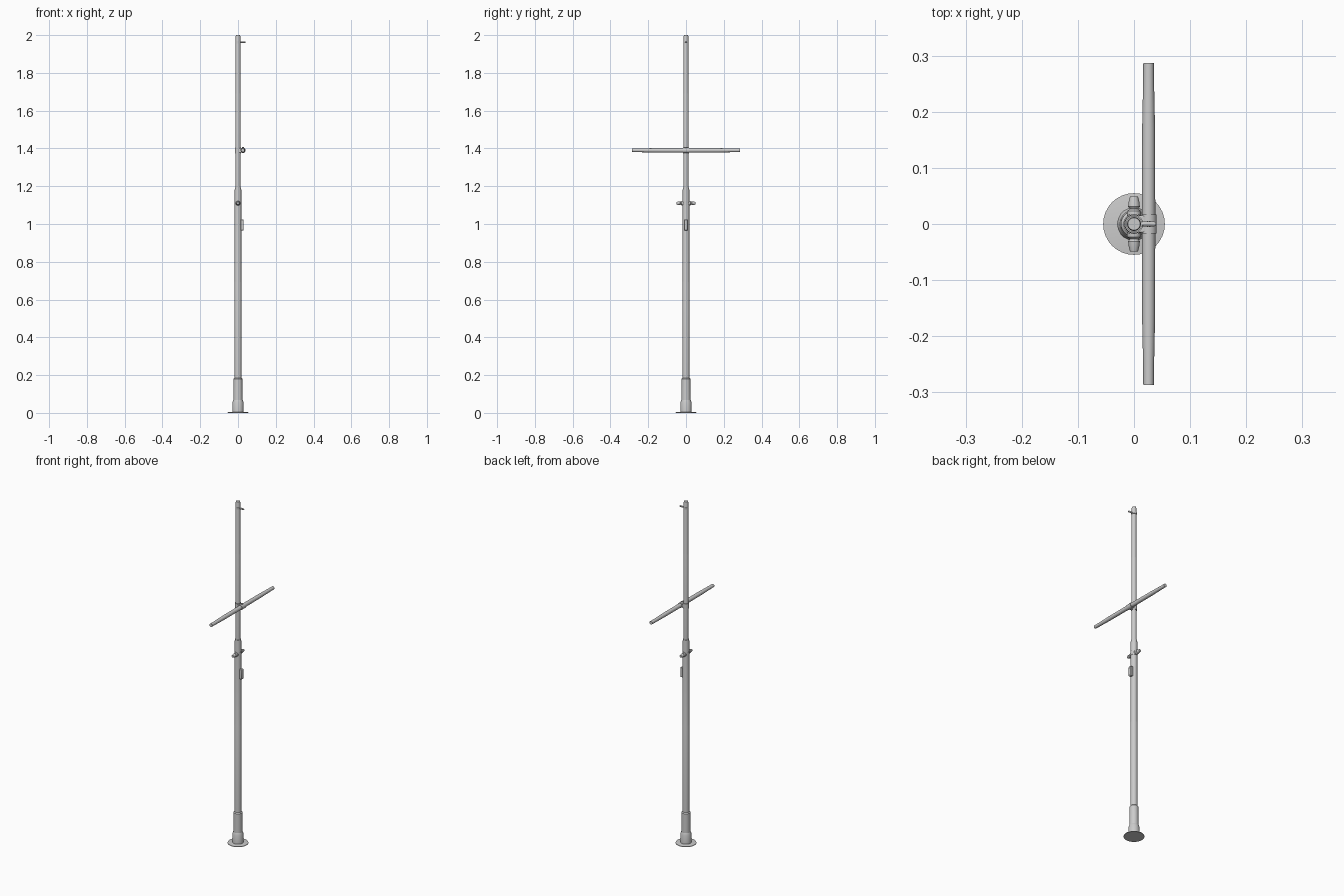
import bpy, bmesh, math
from mathutils import Matrix, Vector

if "Cube" in bpy.data.objects:
    bpy.data.objects.remove(bpy.data.objects["Cube"])


def finish(name, bm, bevel=0):
    bmesh.ops.recalc_face_normals(bm, faces=bm.faces)
    me = bpy.data.meshes.new(name)
    bm.to_mesh(me)
    bm.free()
    ob = bpy.data.objects.new(name, me)
    bpy.context.collection.objects.link(ob)
    bpy.context.view_layer.objects.active = ob
    ob.select_set(True)
    if bevel:
        m = ob.modifiers.new("bevel", 'BEVEL')
        m.width, m.segments = bevel, 2
    bpy.ops.object.shade_smooth_by_angle(angle=math.radians(35))
    ob.select_set(False)
    return ob


def lathe(name, profile, axis='Z', loc=(0, 0, 0), n=20):
    """Capped solid of revolution; profile holds (radius, distance along axis)."""
    bm = bmesh.new()
    rot = Vector((0, 0, 1)).rotation_difference(
        {'X': Vector((1, 0, 0)), 'Y': Vector((0, 1, 0)), 'Z': Vector((0, 0, 1)),
         '-Y': Vector((0, -1, 0))}[axis]).to_matrix()
    rings = []
    for r, h in profile:
        rings.append([bm.verts.new(rot @ Vector((r * math.cos(2 * math.pi * i / n),
                                                 r * math.sin(2 * math.pi * i / n), h))
                                   + Vector(loc)) for i in range(n)])
    for a, b in zip(rings, rings[1:]):
        for i in range(n):
            bm.faces.new((a[i], a[(i + 1) % n], b[(i + 1) % n], b[i]))
    bm.faces.new(rings[0])
    bm.faces.new(rings[-1])
    return finish(name, bm)


def box(name, size, loc, bevel=0.0):
    bm = bmesh.new()
    bmesh.ops.create_cube(bm, size=1, matrix=Matrix.Translation(loc) @ Matrix.Diagonal((*size, 1)))
    return finish(name, bm, bevel)


# Base flange and stepped foot
lathe("base_flange", [(0.055, 0), (0.055, 0.003), (0.03, 0.006)], n=32)
lathe("base_collar", [(0.03, 0.004), (0.03, 0.055), (0.025, 0.068)])

# Mast: lower and upper poles, each with a slimmer top section
lathe("lower_mast", [(0.0245, 0.06), (0.0235, 0.18), (0.0185, 0.185),
                     (0.0185, 0.69), (0.0175, 0.695), (0.0175, 1.18), (0.0165, 1.193)])
lathe("upper_mast", [(0.0135, 1.18), (0.0135, 1.69), (0.0125, 1.695),
                     (0.0125, 1.993), (0.011, 2.0)])

# Cross arm with thicker middle
ARM = (0.026, 0, 1.39)
lathe("cross_arm", [(0.0095, -0.287), (0.0098, -0.25), (0.0115, -0.17), (0.012, 0),
                    (0.0115, 0.17), (0.0098, 0.25), (0.0095, 0.287)], 'Y', ARM)

# Clamp joining the arm to the mast
lathe("mast_clamp", [(0.0165, 1.374), (0.0165, 1.406)])
lathe("arm_clamp", [(0.0145, -0.017), (0.0145, 0.017)], 'Y', ARM)
box("clamp_block", (0.022, 0.03, 0.024), (0.014, 0, 1.39), 0.002)
lathe("clamp_bolt", [(0.006, 0.012), (0.006, 0.017)], 'Z', ARM, 6)

# Side pegs with flared ends
lathe("peg_collar", [(0.019, 1.098), (0.019, 1.122)])
for side, axis in (("front", '-Y'), ("back", 'Y')):
    lathe(side + "_peg", [(0.013, 0.012), (0.012, 0.023), (0.0075, 0.027), (0.0105, 0.031),
                          (0.0095, 0.040), (0.007, 0.049)], axis, (0, 0, 1.11), 14)

# Access hatch on the right side
box("side_hatch", (0.016, 0.019, 0.058), (0.022, 0, 0.995), 0.003)

# Pin and band near the top
lathe("top_band", [(0.0145, 1.956), (0.0145, 1.968)])
lathe("top_pin", [(0.0045, 0.008), (0.0045, 0.036), (0.003, 0.039)], 'X', (0, 0, 1.962), 10)
